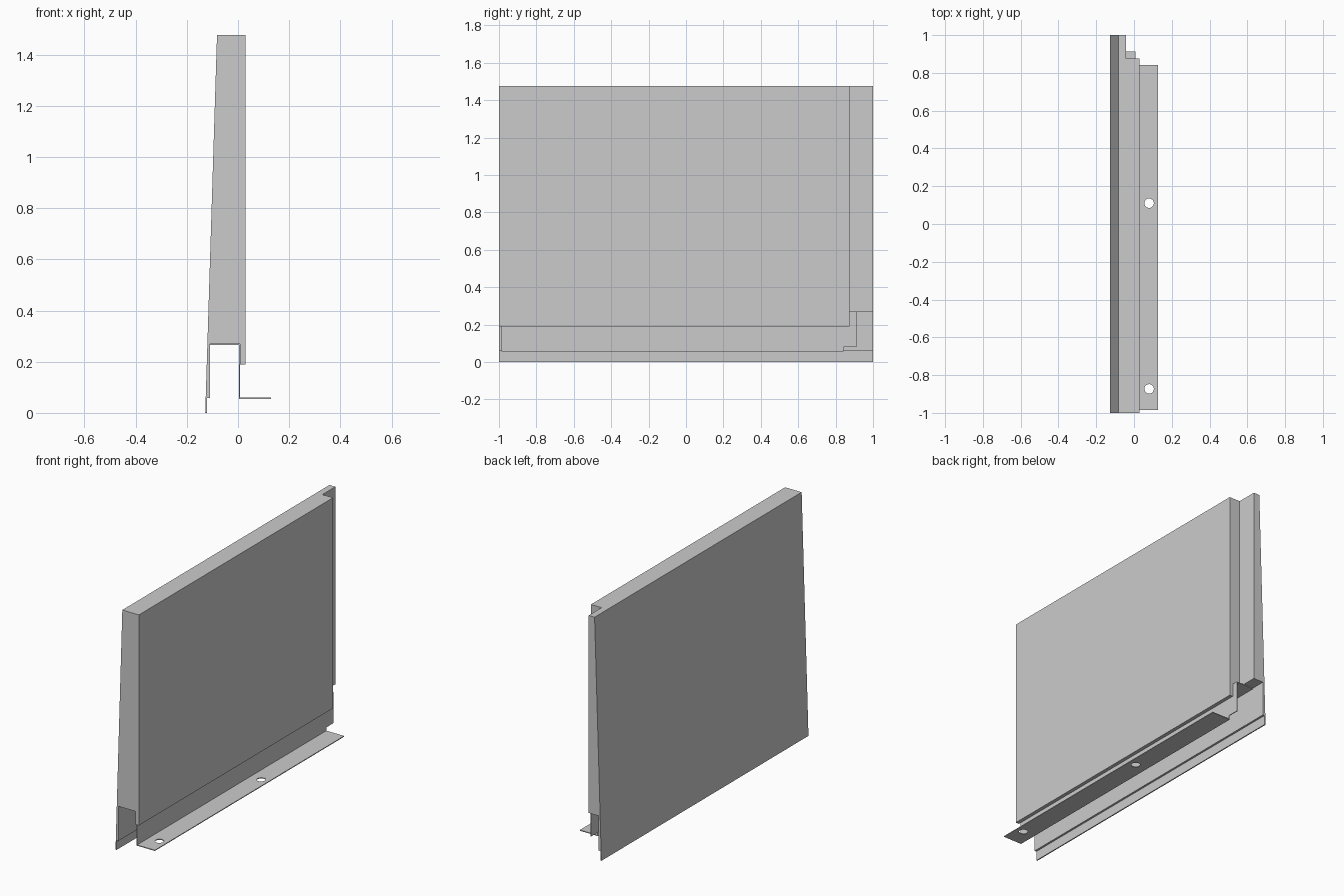
import bpy, bmesh
from mathutils import Matrix

if "Cube" in bpy.data.objects:
    bpy.data.objects.remove(bpy.data.objects["Cube"])


def prism(name, profile, y0, y1):
    """Extrude an x-z profile along y."""
    bm = bmesh.new()
    face = bm.faces.new([bm.verts.new((x, y0, z)) for x, z in profile])
    ext = bmesh.ops.extrude_face_region(bm, geom=[face])
    verts = [v for v in ext["geom"] if isinstance(v, bmesh.types.BMVert)]
    bmesh.ops.translate(bm, verts=verts, vec=(0, y1 - y0, 0))
    bmesh.ops.recalc_face_normals(bm, faces=bm.faces)
    return finish(name, bm)


def finish(name, bm):
    mesh = bpy.data.meshes.new(name)
    bm.to_mesh(mesh)
    bm.free()
    obj = bpy.data.objects.new(name, mesh)
    bpy.context.collection.objects.link(obj)
    return obj


def box(name, lo, hi):
    return prism(name, [(lo[0], lo[2]), (hi[0], lo[2]), (hi[0], hi[2]), (lo[0], hi[2])],
                 lo[1], hi[1])


def cut(target, cutter):
    cutter.hide_render = True
    cutter.hide_viewport = True
    cutter.display_type = 'WIRE'
    mod = target.modifiers.new(cutter.name, 'BOOLEAN')
    mod.operation = 'DIFFERENCE'
    mod.solver = 'EXACT'
    mod.object = cutter


# Tapered wall panel with hollow underside and thin drip edge
panel = prism("wall_panel", [
    (-0.128, 0), (-0.121, 0), (-0.121, 0.058), (-0.109, 0.058),
    (-0.109, 0.27), (0.008, 0.27), (0.008, 0.19), (0.030, 0.19),
    (0.030, 1.477), (-0.082, 1.477)], -1, 1)

# Full-height rebate at the far end
cut(panel, box("rebate_cutter", (-0.042, 0.875, 0.1), (0.2, 1.2, 1.7)))

# Bent sheet bracket: top flange, web and foot flange
bracket = prism("mounting_bracket", [
    (-0.109, 0.265), (0.003, 0.265), (0.003, 0.055), (0.128, 0.055),
    (0.128, 0.060), (0.008, 0.060), (0.008, 0.27), (-0.109, 0.27)], -0.986, 0.912)

# Foot is shorter than the web
cut(bracket, box("foot_notch_cutter", (-0.05, 0.842, 0), (0.2, 1.1, 0.08)))

# Bolt holes
for i, y in enumerate((-0.873, 0.11)):
    bm = bmesh.new()
    bmesh.ops.create_cone(bm, cap_ends=True, segments=32, radius1=0.025, radius2=0.025,
                          depth=0.08, matrix=Matrix.Translation((0.08, y, 0.058)))
    cut(bracket, finish(f"bolt_hole_cutter_{i + 1}", bm))
